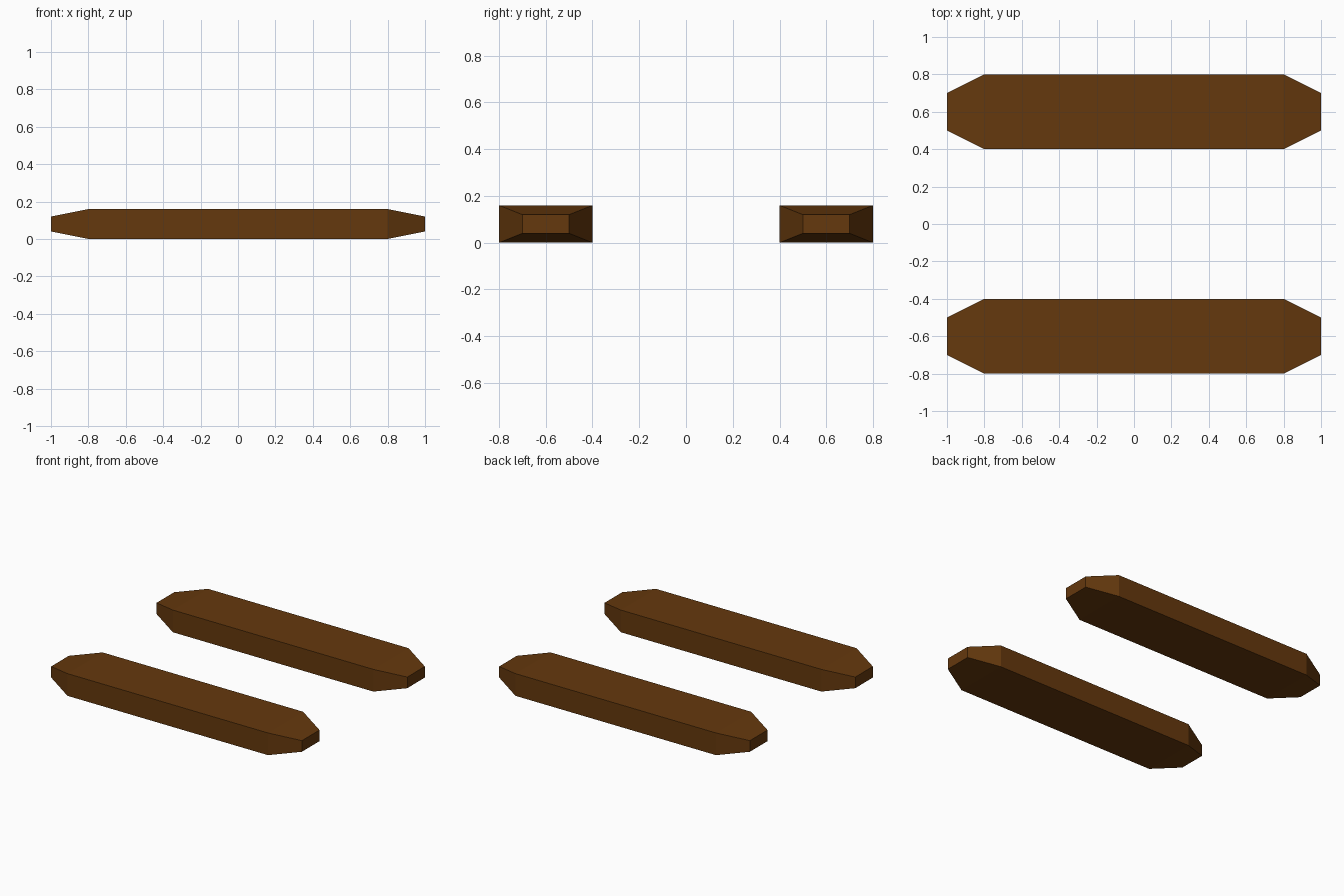
import bpy, bmesh

if "Cube" in bpy.data.objects:
    bpy.data.objects.remove(bpy.data.objects["Cube"])

wood = bpy.data.materials.new("dark_wood")
wood.diffuse_color = (0.13, 0.04, 0.004, 1)
wood.use_nodes = True
wood.node_tree.nodes["Principled BSDF"].inputs["Base Color"].default_value = wood.diffuse_color


def beam(name, y):
    # Loft rectangular sections along x: (x, half width, half height)
    sections = [(-1, 0.1, 0.04), (-0.8, 0.2, 0.08), (0.8, 0.2, 0.08), (1, 0.1, 0.04)]
    bm = bmesh.new()
    rings = [[bm.verts.new((x, sy * w, sz * h))
              for sy, sz in ((-1, -1), (1, -1), (1, 1), (-1, 1))]
             for x, w, h in sections]
    for a, b in zip(rings, rings[1:]):
        for i in range(4):
            j = (i + 1) % 4
            bm.faces.new((a[i], a[j], b[j], b[i]))
    # Blunt end caps
    bm.faces.new(rings[0])
    bm.faces.new(rings[-1])
    bmesh.ops.recalc_face_normals(bm, faces=bm.faces)
    mesh = bpy.data.meshes.new(name)
    bm.to_mesh(mesh)
    bm.free()
    mesh.materials.append(wood)
    obj = bpy.data.objects.new(name, mesh)
    obj.location = (0, y, 0.08)
    bpy.context.collection.objects.link(obj)


# Pair of parallel tapered beams
beam("front_beam", -0.6)
beam("back_beam", 0.6)
